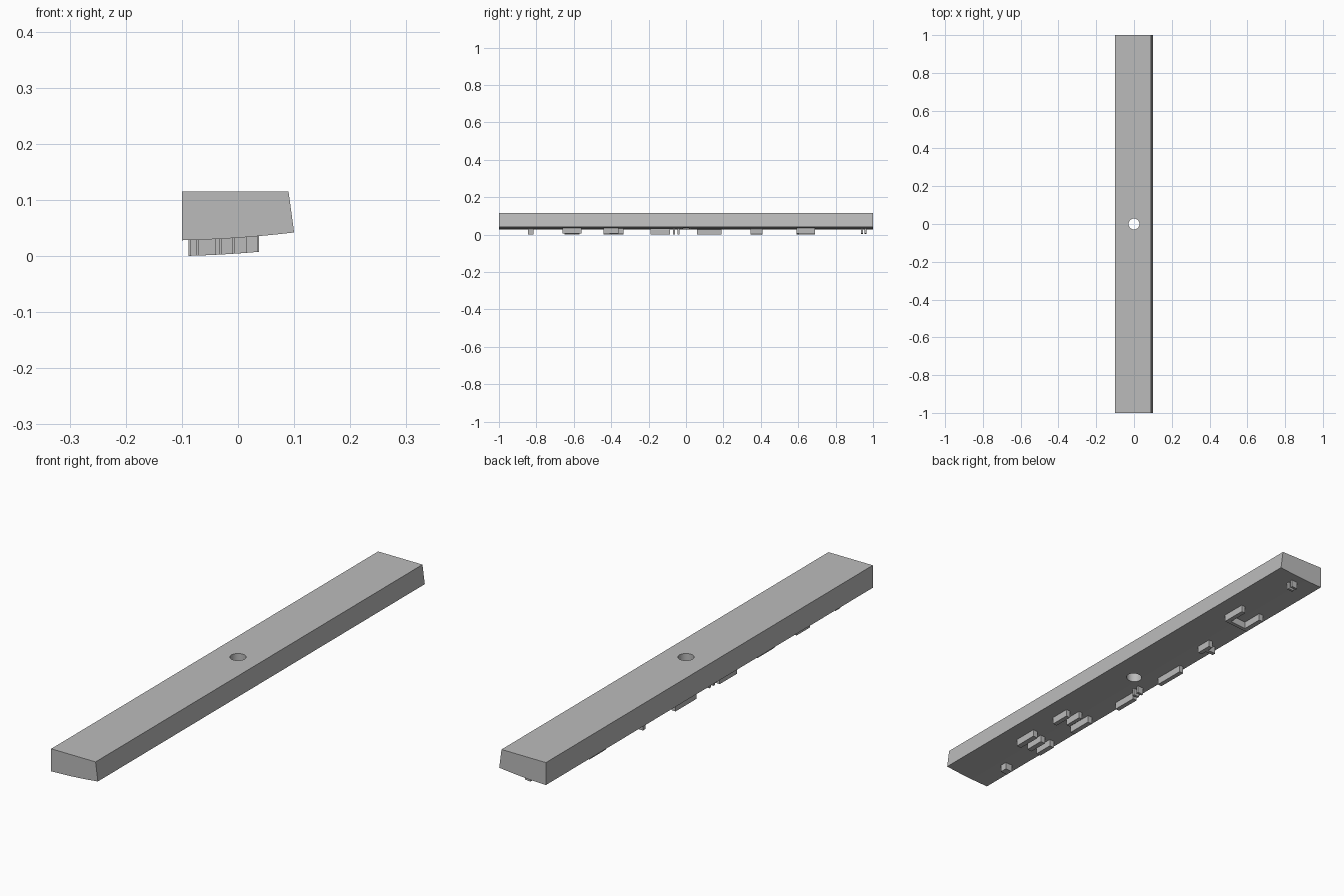
import bpy, bmesh

cube = bpy.data.objects.get("Cube")
if cube:
    bpy.data.objects.remove(cube)

grey = bpy.data.materials.new("grey")
grey.use_nodes = True
colour = (0.5, 0.5, 0.5, 1)
grey.diffuse_color = colour
grey.node_tree.nodes["Principled BSDF"].inputs["Base Color"].default_value = colour


def underside(x):
    """Height of the gently curved underside."""
    return 0.0325 + 0.07 * x + 0.25 * x * x


def curve(x0, x1, steps, drop=0.0):
    xs = [x0 + (x1 - x0) * i / steps for i in range(steps + 1)]
    return [(x, underside(x) - drop) for x in xs]


def prism(name, profile, y0, y1):
    """Extrude an x-z profile along y."""
    bm = bmesh.new()
    face = bm.faces.new([bm.verts.new((x, y0, z)) for x, z in profile])
    out = bmesh.ops.extrude_face_region(bm, geom=[face])
    moved = [v for v in out["geom"] if isinstance(v, bmesh.types.BMVert)]
    bmesh.ops.translate(bm, verts=moved, vec=(0, y1 - y0, 0))
    bmesh.ops.recalc_face_normals(bm, faces=bm.faces)
    mesh = bpy.data.meshes.new(name)
    bm.to_mesh(mesh)
    bm.free()
    mesh.materials.append(grey)
    obj = bpy.data.objects.new(name, mesh)
    bpy.context.collection.objects.link(obj)
    return obj


def select_only(obj):
    bpy.ops.object.select_all(action='DESELECT')
    obj.select_set(True)
    bpy.context.view_layer.objects.active = obj


# Long bar with one leaning side and a curved underside
bar = prism("bar", curve(-0.1, 0.1, 16) + [(0.09, 0.115), (-0.1, 0.115)], -1, 1)

# Round hole through the middle
bpy.ops.mesh.primitive_cylinder_add(vertices=48, radius=0.029, depth=0.4)
cutter = bpy.context.object
cutter.name = "hole_cutter"
cutter.hide_render = True
cutter.data.materials.append(grey)
select_only(bar)
cut = bar.modifiers.new("hole", 'BOOLEAN')
cut.operation = 'DIFFERENCE'
cut.solver = 'EXACT'
cut.object = cutter
bpy.ops.object.modifier_apply(modifier=cut.name)
bpy.data.objects.remove(cutter)
bpy.ops.object.shade_smooth_by_angle(angle=0.5)

# Raised ribs under the bar: x range, y range
ribs = [
    (-0.01, 0.015, 0.935, 0.945), (-0.01, 0.015, 0.955, 0.965),
    (0.02, 0.037, 0.59, 0.69), (-0.07, -0.05, 0.59, 0.69),
    (-0.05, 0.02, 0.59, 0.605),
    (-0.05, -0.033, 0.345, 0.41), (-0.085, -0.05, 0.37, 0.385),
    (-0.088, -0.07, 0.06, 0.19),
    (-0.075, -0.05, -0.045, -0.035), (-0.075, -0.05, -0.07, -0.06),
    (-0.085, -0.067, -0.19, -0.085),
    (0.02, 0.037, -0.44, -0.36), (-0.02, -0.005, -0.41, -0.335),
    (-0.07, -0.05, -0.44, -0.335),
    (0.015, 0.035, -0.66, -0.56), (-0.03, -0.01, -0.65, -0.57),
    (-0.075, -0.055, -0.65, -0.57),
    (-0.07, -0.04, -0.845, -0.815),
]
for i, (x0, x1, y0, y1) in enumerate(ribs):
    tip = curve(x0, x1, 3, 0.028)
    root = [(x, z + 0.004) for x, z in reversed(curve(x0, x1, 3))]
    prism(f"raised_rib_{i + 1}", tip + root, y0, y1)
